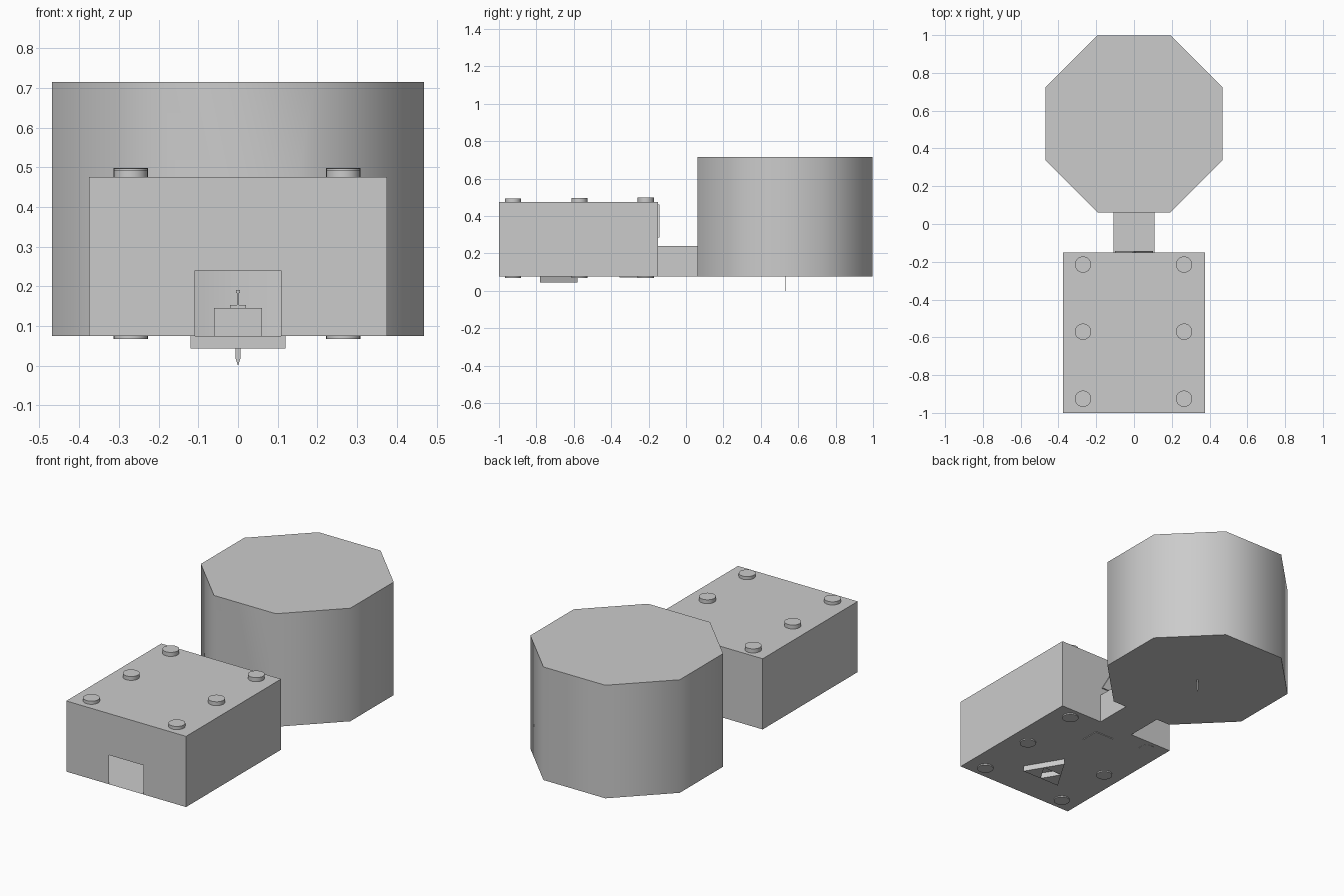
import bpy, bmesh, math
from mathutils import Matrix, Vector

cube = bpy.data.objects.get("Cube")
if cube:
    bpy.data.objects.remove(cube, do_unlink=True)

stone = bpy.data.materials.new("grey_stone")
stone.use_nodes = True
stone.diffuse_color = (0.6, 0.6, 0.6, 1)
stone.node_tree.nodes["Principled BSDF"].inputs["Base Color"].default_value = (0.6, 0.6, 0.6, 1)

FLOOR = 0.075
DOOR_W, DOOR_TOP = 0.108, 0.24


def finish(name, bm, smooth_angle=None, fix=True):
    bmesh.ops.remove_doubles(bm, verts=bm.verts, dist=0.00005)
    if fix:
        bmesh.ops.recalc_face_normals(bm, faces=bm.faces)
    mesh = bpy.data.meshes.new(name)
    bm.to_mesh(mesh)
    bm.free()
    mesh.materials.append(stone)
    obj = bpy.data.objects.new(name, mesh)
    bpy.context.collection.objects.link(obj)
    if smooth_angle:
        bpy.ops.object.select_all(action='DESELECT')
        obj.select_set(True)
        bpy.context.view_layer.objects.active = obj
        bpy.ops.object.shade_smooth_by_angle(angle=math.radians(smooth_angle))
    return obj


def face(bm, points):
    bm.faces.new([bm.verts.new(p) for p in points])


def room(name, outline, top, door_edges, smooth_angle=None):
    """Hollow room from a floor outline, with doorways cut into chosen walls."""
    bm = bmesh.new()
    face(bm, [(x, y, FLOOR) for x, y in reversed(outline)])
    face(bm, [(x, y, top) for x, y in outline])
    for i, a in enumerate(outline):
        b = outline[(i + 1) % len(outline)]
        wall = [(*a, FLOOR)]
        if i in door_edges:
            s = math.copysign(DOOR_W, a[0])
            wall += [(s, a[1], FLOOR), (s, a[1], DOOR_TOP),
                     (-s, a[1], DOOR_TOP), (-s, a[1], FLOOR)]
        wall += [(*b, FLOOR), (*b, top), (*a, top)]
        face(bm, wall)
    return finish(name, bm, smooth_angle)


def box(name, x, y, z):
    bm = bmesh.new()
    bmesh.ops.create_cube(bm, size=1)
    for v in bm.verts:
        v.co = Vector([(r[0] + r[1]) / 2 + c * (r[1] - r[0]) for r, c in zip((x, y, z), v.co)])
    return finish(name, bm)


def prism(bm, points, push):
    base = bm.faces.new([bm.verts.new(p) for p in points])
    moved = bmesh.ops.extrude_face_region(bm, geom=[base], use_keep_orig=True)
    verts = [g for g in moved["geom"] if isinstance(g, bmesh.types.BMVert)]
    bmesh.ops.translate(bm, verts=verts, vec=push)


def triple_triangle(name, half, height, place, push):
    """Three stacked triangles around an empty middle one."""
    bm = bmesh.new()
    for cx, cy in ((-half / 2, 0), (half / 2, 0), (0, height / 2)):
        tri = [(cx - half / 2, cy), (cx + half / 2, cy), (cx, cy + height / 2)]
        prism(bm, [place(u, v) for u, v in tri], push)
    # the triangles only touch at corners, so orient them without welding
    bmesh.ops.recalc_face_normals(bm, faces=bm.faces)
    return finish(name, bm, fix=False)


# Entrance room with a front door and a doorway to the passage
room("entrance_room", [(-0.375, -1), (0.375, -1), (0.375, -0.15), (-0.375, -0.15)],
     0.475, (0, 2))

# Octagonal chamber, its front wall open to the passage
R = 0.468 / math.cos(math.pi / 8)
octagon = [(R * math.cos(a), 0.53 + R * math.sin(a))
           for a in (math.radians(-112.5 + 45 * i) for i in range(8))]
room("octagonal_chamber", octagon, 0.715, (0,), 50)

# Open-ended passage between the rooms
bm = bmesh.new()
ring = [(-DOOR_W, FLOOR), (DOOR_W, FLOOR), (DOOR_W, DOOR_TOP), (-DOOR_W, DOOR_TOP)]
for i, (ax, az) in enumerate(ring):
    bx, bz = ring[(i + 1) % 4]
    face(bm, [(ax, -0.15, az), (bx, -0.15, bz), (bx, 0.062, bz), (ax, 0.062, az)])
finish("passage", bm)

# Columns that poke through the roof and the floor
for side, label, x in ((-1, "right", -0.27), (1, "left", 0.265)):
    for row, y, top in (("front", -0.925, 0.493), ("middle", -0.57, 0.497), ("back", -0.215, 0.498)):
        low = 0.0742 if (side, row) == (-1, "back") else 0.068
        bm = bmesh.new()
        bmesh.ops.create_cone(bm, cap_ends=True, segments=32, radius1=0.043, radius2=0.043,
                              depth=top - low,
                              matrix=Matrix.Translation((x, y, (top + low) / 2)))
        finish(f"{row}_{label}_column", bm, 40)

# Triangle emblems: one under the floor, one on the back wall
triple_triangle("floor_emblem", 0.12, 0.2,
                lambda u, v: (u, -0.78 + v, 0.043), (0, 0, FLOOR - 0.043))
triple_triangle("wall_emblem", 0.1, 0.175,
                lambda u, v: (u, -0.155, 0.285 + v), (0, 0.012, 0))

# Chest standing in the entrance room
box("chest_base", (-0.06, 0.06), (-0.355, -0.245), (0.071, 0.115))
box("chest_lid", (-0.06, 0.06), (-0.355, -0.245), (0.115, 0.145))

# Sword planted through the chamber floor
bm = bmesh.new()
prism(bm, [(-0.006, 0.529, 0.15), (-0.006, 0.529, 0.018), (0, 0.529, 0),
           (0.006, 0.529, 0.018), (0.006, 0.529, 0.15)], (0, 0.003, 0))
finish("sword_blade", bm)
box("sword_guard", (-0.02, 0.02), (0.526, 0.535), (0.145, 0.153))
box("sword_grip", (-0.003, 0.003), (0.527, 0.534), (0.153, 0.185))
box("sword_pommel", (-0.005, 0.005), (0.526, 0.535), (0.183, 0.191))
